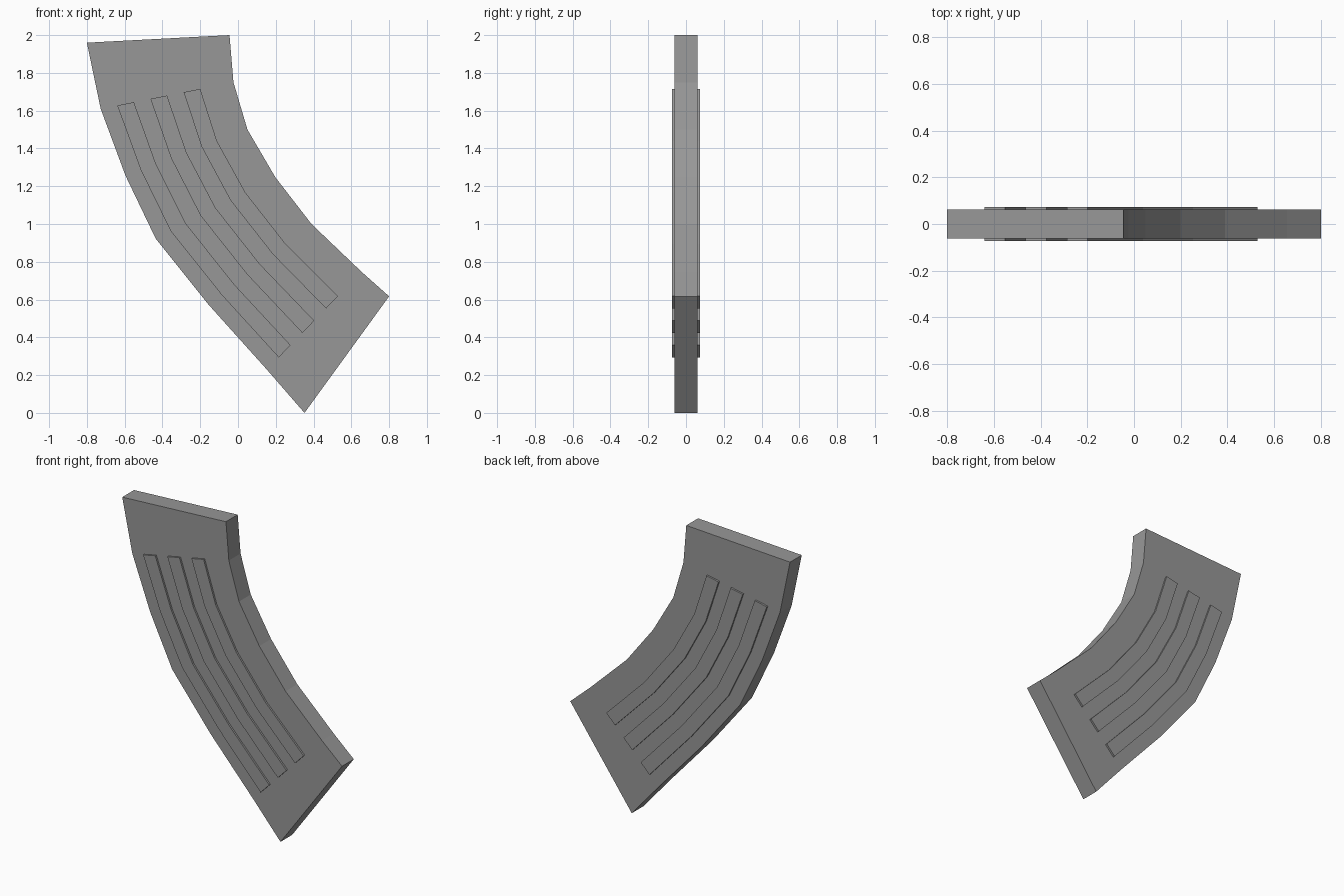
import bpy
import bmesh
from mathutils import Vector

if "Cube" in bpy.data.objects:
    bpy.data.objects.remove(bpy.data.objects["Cube"])

# Side profiles of the curved body, top to bottom, as (x, z)
OUTER = [(-0.80, 1.96), (-0.727, 1.61), (-0.596, 1.257), (-0.436, 0.923),
         (-0.156, 0.573), (0.153, 0.229), (0.352, 0.0)]
INNER = [(-0.045, 2.0), (-0.024, 1.75), (0.05, 1.5), (0.198, 1.247),
         (0.389, 1.0), (0.654, 0.747), (0.80, 0.617)]
COLUMNS = [0, 1/8, 2/8, 3/8, 4/8, 5/8, 6/8, 1]
HALF = 0.061      # half thickness of the body
RIB = 0.012       # height of the ribs

bm = bmesh.new()

# Front face: strips spanning from outer to inner profile
grid = []
for (ax, az), (bx, bz) in zip(OUTER, INNER):
    a, b = Vector((ax, -HALF, az)), Vector((bx, -HALF, bz))
    grid.append([bm.verts.new(a.lerp(b, t)) for t in COLUMNS])

ribs = []
for r in range(len(grid) - 1):
    for c in range(len(COLUMNS) - 1):
        f = bm.faces.new((grid[r][c], grid[r + 1][c],
                          grid[r + 1][c + 1], grid[r][c + 1]))
        if c % 2 == 1 and 1 <= r <= 4:
            ribs.append(f)

# Rim: border extruded back to the middle plane
border = [e for e in bm.edges if e.is_boundary]
rim = bmesh.ops.extrude_edge_only(bm, edges=border)["geom"]
for v in rim:
    if isinstance(v, bmesh.types.BMVert):
        v.co.y = 0

# Three raised ribs
raised = bmesh.ops.extrude_face_region(bm, geom=ribs)["geom"]
bmesh.ops.translate(bm, vec=(0, -RIB, 0),
                    verts=[v for v in raised if isinstance(v, bmesh.types.BMVert)])
old = [f for f in ribs if f.is_valid]
if old:
    bmesh.ops.delete(bm, geom=old, context='FACES')
bmesh.ops.recalc_face_normals(bm, faces=bm.faces[:])

mesh = bpy.data.meshes.new("curved_ribbed_body")
bm.to_mesh(mesh)
bm.free()
body = bpy.data.objects.new("curved_ribbed_body", mesh)
bpy.context.collection.objects.link(body)

# Dark grey finish
dark = bpy.data.materials.new("dark_grey")
dark.diffuse_color = (0.31, 0.31, 0.31, 1)
dark.use_nodes = True
dark.node_tree.nodes["Principled BSDF"].inputs["Base Color"].default_value = dark.diffuse_color
mesh.materials.append(dark)

# Back half
mirror = body.modifiers.new("back_half", 'MIRROR')
mirror.use_axis = (False, True, False)
